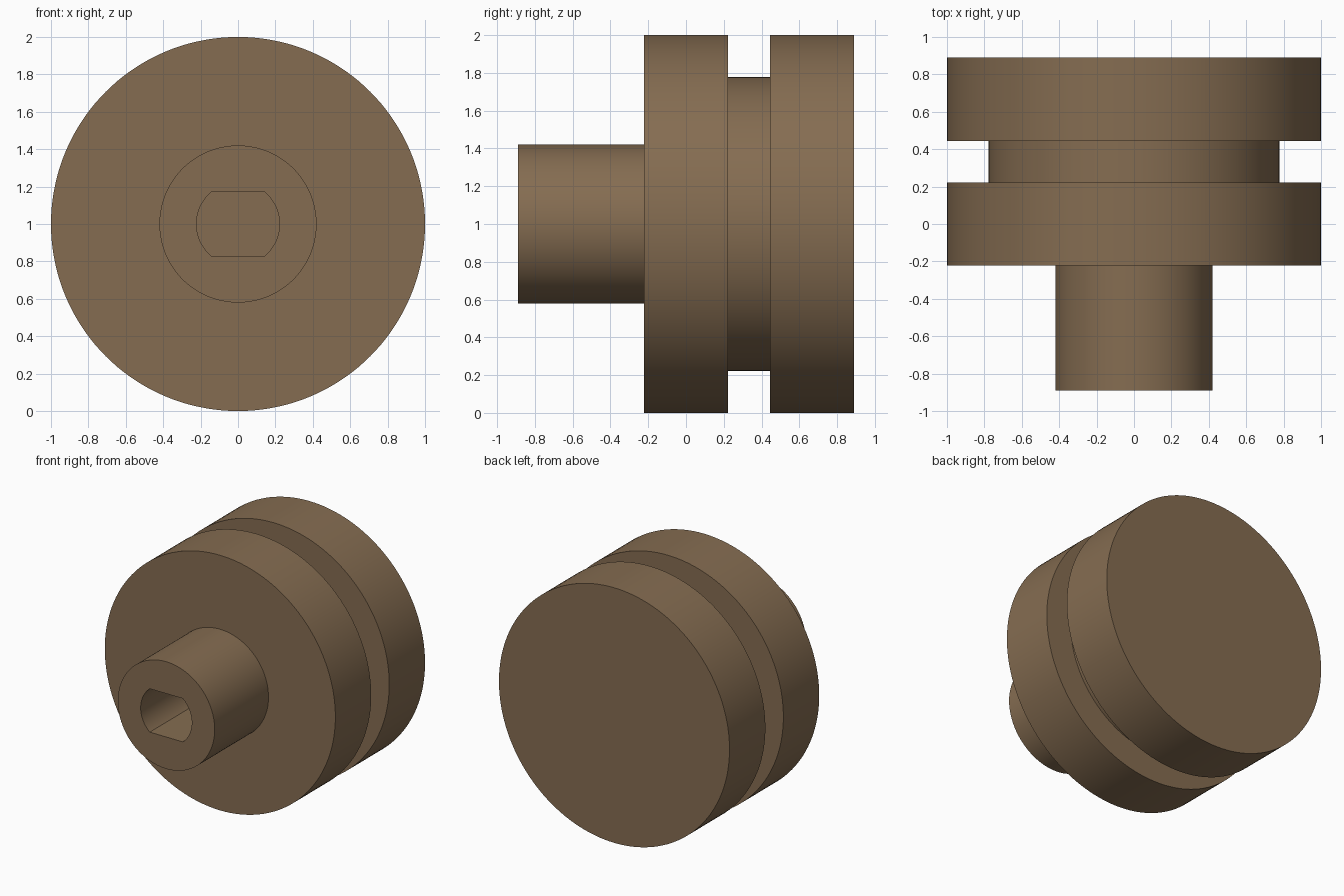
import bpy, bmesh, math

if "Cube" in bpy.data.objects:
    bpy.data.objects.remove(bpy.data.objects["Cube"])

SEGMENTS = 144           # 2.5 degree steps, so the bore's flats start exactly on a step
CENTRE_Z = 1.0
FLAT = 0.222 * math.sin(math.radians(50))   # half height between the bore's flats

brown = bpy.data.materials.new("brown")
brown.diffuse_color = (0.235, 0.152, 0.083, 1)
brown.use_nodes = True
brown.node_tree.nodes["Principled BSDF"].inputs["Base Color"].default_value = brown.diffuse_color


def ring(bm, y, radius, limit=9.0):
    """Circle around the y axis, cut flat above and below at the limit."""
    verts = []
    for i in range(SEGMENTS):
        a = 2 * math.pi * i / SEGMENTS
        z = max(-limit, min(limit, radius * math.sin(a)))
        verts.append(bm.verts.new((radius * math.cos(a), y, CENTRE_Z + z)))
    return verts


# Profile from the bore's floor, out along the stem and over the grooved body
profile = [
    (0.00, 0.222, FLAT), (-0.889, 0.222, FLAT),   # double-flat bore
    (-0.889, 0.42), (-0.222, 0.42),               # stem
    (-0.222, 1.0), (0.222, 1.0),                  # front flange
    (0.222, 0.778), (0.445, 0.778),               # groove
    (0.445, 1.0), (0.889, 1.0),                   # rear flange
]

bm = bmesh.new()
rings = [ring(bm, *p) for p in profile]
for a, b in zip(rings, rings[1:]):
    for i in range(SEGMENTS):
        j = (i + 1) % SEGMENTS
        bm.faces.new((a[i], a[j], b[j], b[i]))
bm.faces.new(rings[0])       # bore floor
bm.faces.new(rings[-1])      # back face
bmesh.ops.recalc_face_normals(bm, faces=bm.faces)

mesh = bpy.data.meshes.new("grooved_knob")
bm.to_mesh(mesh)
bm.free()
mesh.materials.append(brown)
knob = bpy.data.objects.new("grooved_knob", mesh)
bpy.context.collection.objects.link(knob)

# Smooth round sides, sharp rims
bpy.context.view_layer.objects.active = knob
knob.select_set(True)
bpy.ops.object.shade_smooth_by_angle(angle=math.radians(30))
